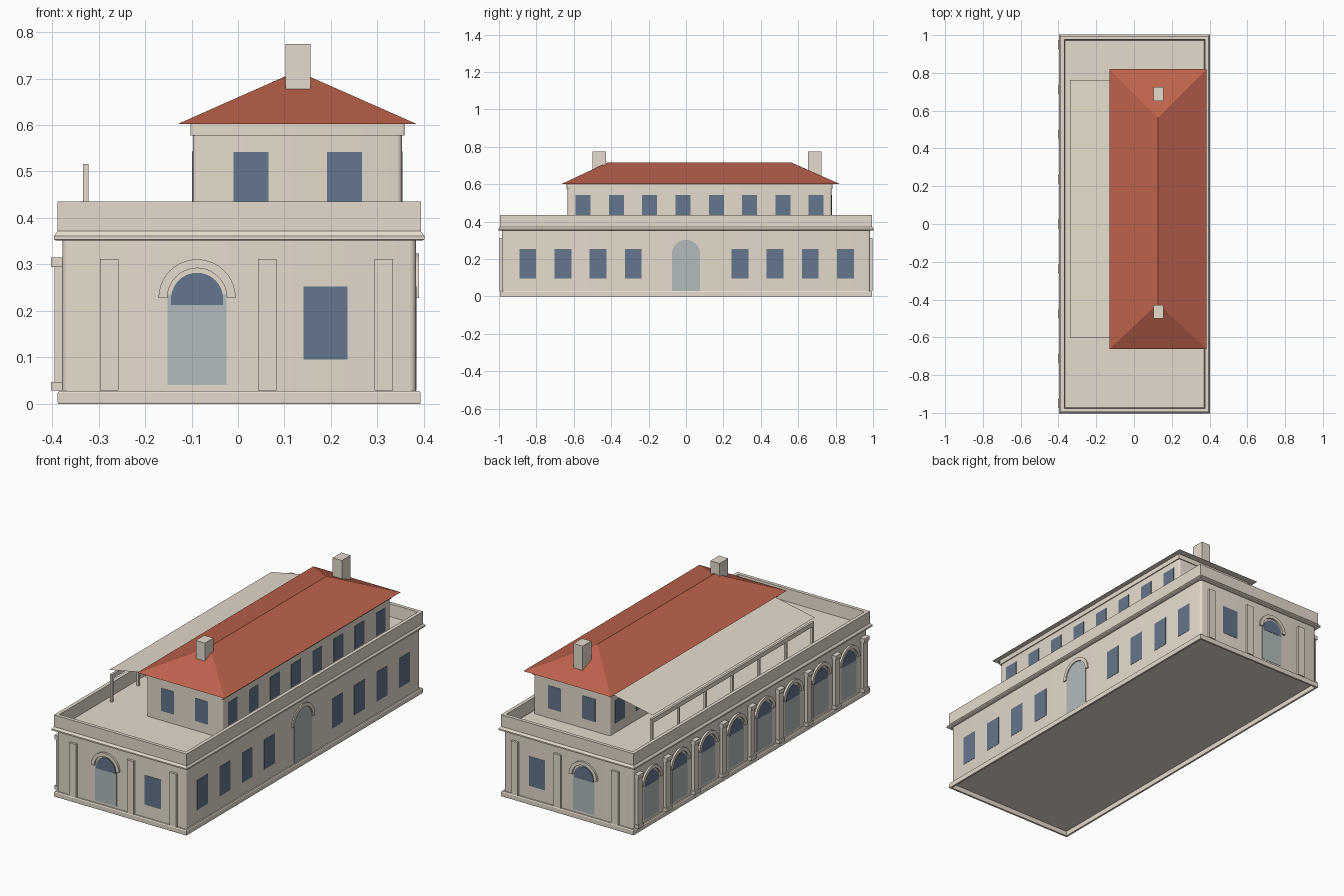
import bpy, bmesh, math
from mathutils import Vector

cube = bpy.data.objects.get("Cube")
if cube:
    bpy.data.objects.remove(cube, do_unlink=True)


def material(name, rgb):
    m = bpy.data.materials.new(name)
    m.use_nodes = True
    m.diffuse_color = (*rgb, 1)
    m.node_tree.nodes["Principled BSDF"].inputs["Base Color"].default_value = (*rgb, 1)
    return m


STONE = material("warm stone", (0.795, 0.71, 0.61))
TILE = material("red roof tile", (0.515, 0.124, 0.072))
GLASS = material("slate blue glass", (0.127, 0.182, 0.264))
DOOR = material("pale grey door", (0.44, 0.50, 0.505))


def finish(name, bm, *mats):
    bmesh.ops.recalc_face_normals(bm, faces=bm.faces)
    mesh = bpy.data.meshes.new(name)
    bm.to_mesh(mesh)
    bm.free()
    for m in mats:
        mesh.materials.append(m)
    ob = bpy.data.objects.new(name, mesh)
    bpy.context.collection.objects.link(ob)
    return ob


def add_box(bm, x0, x1, y0, y1, z0, z1):
    for v in bmesh.ops.create_cube(bm, size=1)["verts"]:
        v.co = Vector((x1 if v.co.x > 0 else x0, y1 if v.co.y > 0 else y0, z1 if v.co.z > 0 else z0))


def smooth(ob):
    bpy.ops.object.select_all(action="DESELECT")
    ob.select_set(True)
    bpy.context.view_layer.objects.active = ob
    bpy.ops.object.shade_smooth_by_angle(angle=math.radians(40))


def block(name, x0, x1, y0, y1, z0, z1, bevel=0.0):
    bm = bmesh.new()
    add_box(bm, x0, x1, y0, y1, z0, z1)
    if bevel:
        upright = [e for e in bm.edges if abs(e.verts[0].co.z - e.verts[1].co.z) > 0.001]
        bmesh.ops.bevel(bm, geom=upright, offset=bevel, segments=4, profile=0.5, affect="EDGES")
    ob = finish(name, bm, STONE)
    if bevel:
        smooth(ob)


# Footprint of the lower storey
X0, X1, WY = -0.378, 0.383, 0.985


def moulding(name, profile):
    """Hollow frame around the lower walls; profile is a closed loop of (offset, height)."""
    bm = bmesh.new()
    loops = [[bm.verts.new((x, y, z)) for x, y in (
        (X0 - d, -WY - d), (X1 + d, -WY - d), (X1 + d, WY + d), (X0 - d, WY + d))] for d, z in profile]
    for a, b in zip(loops, loops[1:] + loops[:1]):
        for i in range(4):
            j = (i + 1) % 4
            bm.faces.new((a[i], a[j], b[j], b[i]))
    finish(name, bm, STONE)


class Wall:
    """A vertical wall: maps (along, height, outward) to space."""
    def __init__(self, origin, along, normal):
        self.o, self.u, self.n = Vector(origin), Vector(along), Vector(normal)

    def at(self, u, z, d):
        return self.o + self.u * u + Vector((0, 0, z)) + self.n * d


def reliefs(name, items, depth, mat):
    """Extrude outlines off walls; items are (wall, outline) pairs."""
    bm = bmesh.new()
    for wall, pts in items:
        back = [bm.verts.new(wall.at(u, z, -0.004)) for u, z in pts]
        front = [bm.verts.new(wall.at(u, z, depth)) for u, z in pts]
        bm.faces.new(front)
        bm.faces.new(back[::-1])
        for i in range(len(pts)):
            j = (i + 1) % len(pts)
            bm.faces.new((back[i], back[j], front[j], front[i]))
    finish(name, bm, mat)


def rect(c, w, z0, z1):
    return [(c - w / 2, z0), (c + w / 2, z0), (c + w / 2, z1), (c - w / 2, z1)]


def arc(c, z, r, n=20):
    return [(c + r * math.cos(math.pi * i / n), z + r * math.sin(math.pi * i / n)) for i in range(n + 1)]


def arched(c, r, z0, spring):
    return [(c - r, z0), (c + r, z0)] + arc(c, spring, r)


def arch_ring(c, z, r0, r1):
    return arc(c, z, r1) + arc(c, z, r0)[::-1]


# Lower storey: walls raised on a hollow plinth, with a sloping cornice lip
block("lower_walls", X0, X1, -WY, WY, 0.026, 0.358, 0.014)
moulding("plinth", [(-0.001, 0), (0.009, 0), (0.01, 0.003), (0.01, 0.023), (0.007, 0.028), (-0.001, 0.028)])
moulding("cornice", [(-0.012, 0.351), (0.013, 0.351), (0.0185, 0.354), (0.0185, 0.361), (0.01, 0.372), (-0.012, 0.372)])

# Parapet with sunken roof deck
bm = bmesh.new()
add_box(bm, -0.388, 0.394, -0.995, 0.995, 0.354, 0.435)
bm.normal_update()
top = [f for f in bm.faces if f.normal.z > 0.9]
bmesh.ops.inset_region(bm, faces=top, thickness=0.0265)
sunk = bmesh.ops.extrude_face_region(bm, geom=top)
bmesh.ops.delete(bm, geom=top, context="FACES_ONLY")
for v in sunk["geom"]:
    if isinstance(v, bmesh.types.BMVert):
        v.co.z = 0.369
        v.co.x *= 0.99
        v.co.y *= 0.995
finish("parapet_and_deck", bm, STONE)

# Upper storey
UX0, UX1, UY0, UY1 = -0.097, 0.353, -0.633, 0.778
block("upper_walls", UX0, UX1, UY0, UY1, 0.36, 0.59, 0.011)
block("upper_band", UX0 - 0.005, UX1 + 0.005, UY0 - 0.005, UY1 + 0.005, 0.577, 0.603, 0.004)

# Hipped roof
bm = bmesh.new()
eaves = [bm.verts.new(p + (0.602,)) for p in ((-0.13, -0.663), (0.385, -0.663), (0.385, 0.82), (-0.13, 0.82))]
r0, r1 = bm.verts.new((0.127, -0.42, 0.716)), bm.verts.new((0.127, 0.563, 0.716))
bm.faces.new(eaves[::-1]).material_index = 1
for f in ((eaves[0], eaves[1], r0), (eaves[1], eaves[2], r1, r0), (eaves[2], eaves[3], r1), (eaves[3], eaves[0], r0, r1)):
    bm.faces.new(f)
finish("hipped_roof", bm, TILE, STONE)

for name, y in (("front_chimney", -0.465), ("back_chimney", 0.688)):
    block(name, 0.102, 0.156, y - 0.036, y + 0.036, 0.62, 0.774)

# Terrace canopy rising from the posts to the eave
CY0, CY1 = -0.602, 0.763
bm = bmesh.new()
bm.faces.new([bm.verts.new(p) for p in ((-0.338, CY0, 0.538), (UX0, CY0, 0.586), (UX0, CY1, 0.586), (-0.338, CY1, 0.538))])
finish("canopy", bm, STONE)
bm = bmesh.new()
add_box(bm, -0.334, -0.322, CY0, CY1, 0.492, 0.516)
for i in range(7):
    y = CY0 + 0.006 + (CY1 - CY0 - 0.012) * i / 6
    add_box(bm, -0.334, -0.322, y - 0.006, y + 0.006, 0.365, 0.5)
finish("canopy_posts", bm, STONE)

# Wall frames
front = Wall((0, -WY, 0), (1, 0, 0), (0, -1, 0))
back = Wall((0, WY, 0), (1, 0, 0), (0, 1, 0))
left = Wall((X1, 0, 0), (0, 1, 0), (1, 0, 0))
right = Wall((X0, 0, 0), (0, 1, 0), (-1, 0, 0))
up_front = Wall((0, UY0, 0), (1, 0, 0), (0, -1, 0))
up_back = Wall((0, UY1, 0), (1, 0, 0), (0, 1, 0))
up_left = Wall((UX1, 0, 0), (0, 1, 0), (1, 0, 0))
up_right = Wall((UX0, 0, 0), (0, 1, 0), (-1, 0, 0))
ends = (front, back)

# Windows
FLUSH = 0.0015
lower = [(w, rect(0.188, 0.095, 0.095, 0.252)) for w in ends]
lower += [(left, rect(c + s * (0.282 + 0.188 * i), 0.09, 0.095, 0.253)) for s, c in ((-1, 0), (1, 0.006)) for i in range(4)]
reliefs("lower_windows", lower, FLUSH, GLASS)
upper = [(w, rect(c, 0.076, 0.42, 0.542)) for w in (up_front, up_back) for c in (0.028, 0.229)]
upper += [(w, rect(-0.55 + 0.178 * i, 0.08, 0.42, 0.543)) for w in (up_left, up_right) for i in range(8)]
reliefs("upper_windows", upper, FLUSH, GLASS)

# Arched doors with fanlights: one at each end, eight along the arcade
PITCH, SPRING = 0.2375, 0.228
bays = [(w, -0.088) for w in ends] + [(right, PITCH * (i - 3.5)) for i in range(8)]
reliefs("arch_doors", [(w, rect(c, 0.127, 0.04, 0.235)) for w, c in bays], FLUSH, DOOR)
reliefs("fanlights", [(w, arched(c, 0.056, 0.213, SPRING - 0.002)) for w, c in bays], 2 * FLUSH, GLASS)
reliefs("arch_surrounds", [(w, arch_ring(c, SPRING, 0.064, 0.083)) for w, c in bays], 0.01, STONE)

# Large arched door on the long side
reliefs("side_door", [(left, arched(0, 0.075, 0.0285, 0.228))], FLUSH, DOOR)
reliefs("side_door_surround", [(left, arch_ring(0, 0.228, 0.076, 0.095))], 0.006, STONE)

# Pilasters on the ends, columns with bases and capitals on the arcade
reliefs("end_pilasters", [(w, rect(c, 0.04, 0.0285, 0.312)) for w in ends for c in (-0.277, 0.063, 0.314)], 0.012, STONE)
cols = [PITCH * (i - 4) for i in range(9)]
reliefs("arcade_columns", [(right, rect(c, 0.036, 0.0285, 0.312)) for c in cols], 0.017, STONE)
caps = [(right, rect(c, 0.046, z0, z1)) for c in cols for z0, z1 in ((0.0285, 0.047), (0.294, 0.315))]
reliefs("column_caps_and_bases", caps, 0.024, STONE)
